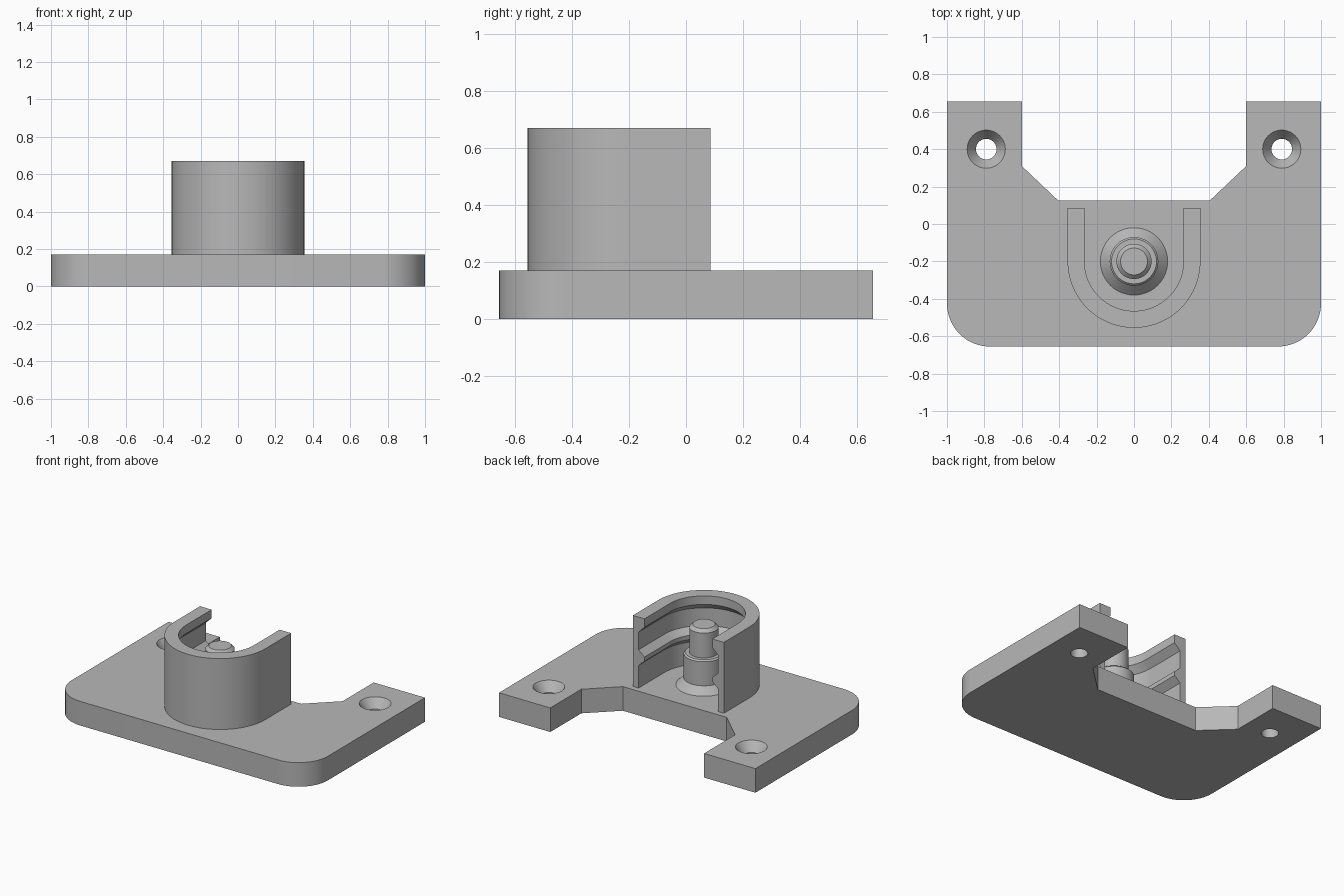
import bpy
import bmesh
from math import cos, sin, pi, radians

if "Cube" in bpy.data.objects:
    bpy.data.objects.remove(bpy.data.objects["Cube"])

grey = bpy.data.materials.new("plain_grey")
grey.use_nodes = True
colour = (0.48, 0.48, 0.48, 1)
grey.diffuse_color = colour
grey.node_tree.nodes["Principled BSDF"].inputs["Base Color"].default_value = colour

BASE_TOP = 0.17
POST_Y = -0.2


def make_object(name, bm):
    bmesh.ops.recalc_face_normals(bm, faces=bm.faces)
    mesh = bpy.data.meshes.new(name)
    bm.to_mesh(mesh)
    bm.free()
    mesh.materials.append(grey)
    obj = bpy.data.objects.new(name, mesh)
    bpy.context.collection.objects.link(obj)
    return obj


def smooth(obj):
    bpy.ops.object.select_all(action='DESELECT')
    obj.select_set(True)
    bpy.context.view_layer.objects.active = obj
    bpy.ops.object.shade_smooth_by_angle(angle=radians(25))


def bridge(bm, rings, closed):
    # Skin neighbouring rings of vertices with quads
    n = len(rings[0])
    for a, b in zip(rings, rings[1:]):
        for i in range(n if closed else n - 1):
            j = (i + 1) % n
            bm.faces.new((a[i], a[j], b[j], b[i]))
    bm.faces.new(rings[0])
    bm.faces.new(rings[-1])


def turned(name, profile, x, y, sides=48):
    bm = bmesh.new()
    rings = [[bm.verts.new((x + r * cos(2 * pi * i / sides),
                            y + r * sin(2 * pi * i / sides), z))
              for i in range(sides)] for r, z in profile]
    bridge(bm, rings, True)
    return make_object(name, bm)


# Base plate: half outline with rounded front corner, mirrored, extruded
half = [(0.405, 0.125), (0.6, 0.31), (0.6, 0.655), (1, 0.655)]
radius = 0.23
for i in range(17):
    a = -pi / 2 * i / 16
    half.append((1 - radius + radius * cos(a), radius - 0.655 + radius * sin(a)))
outline = half + [(-x, y) for x, y in reversed(half)]
bm = bmesh.new()
rings = [[bm.verts.new((x, y, z)) for x, y in outline] for z in (0, BASE_TOP)]
bridge(bm, rings, True)
base_plate = make_object("base_plate", bm)

# Countersunk screw holes
for side, x in (("left", 0.79), ("right", -0.79)):
    cutter = turned(side + "_hole_cutter",
                    [(0.055, -0.05), (0.055, 0.105), (0.102, BASE_TOP), (0.102, 0.25)],
                    x, 0.4)
    cutter.hide_render = True
    cutter.hide_set(True)
    cutter.display_type = 'WIRE'
    cut = base_plate.modifiers.new(side + "_hole", 'BOOLEAN')
    cut.operation = 'DIFFERENCE'
    cut.solver = 'EXACT'
    cut.object = cutter

# Apply the cuts so the helpers can go
bpy.context.view_layer.objects.active = base_plate
base_plate.select_set(True)
for mod in list(base_plate.modifiers):
    helper = mod.object
    bpy.ops.object.modifier_apply(modifier=mod.name)
    bpy.data.objects.remove(helper)
smooth(base_plate)

# Horseshoe wall: section with a top lip and a middle rib, swept round a U
section = [(0.355, BASE_TOP), (0.355, 0.67), (0.265, 0.67), (0.265, 0.61),
           (0.31, 0.565), (0.31, 0.44), (0.265, 0.40), (0.265, 0.37),
           (0.31, 0.33), (0.31, BASE_TOP)]
path = [(0, 0.085)] + [(-pi * i / 48, POST_Y) for i in range(49)] + [(-pi, 0.085)]
bm = bmesh.new()
rings = [[bm.verts.new((r * cos(a), y + r * sin(a), z)) for r, z in section]
         for a, y in path]
bridge(bm, rings, True)
smooth(make_object("horseshoe_wall", bm))

# Stepped post with flared foot and chamfered tip
post = [(0.18, BASE_TOP), (0.13, 0.22), (0.13, 0.39), (0.12, 0.40),
        (0.094, 0.40), (0.094, 0.575), (0.072, 0.597)]
smooth(turned("stepped_post", post, 0, POST_Y))
